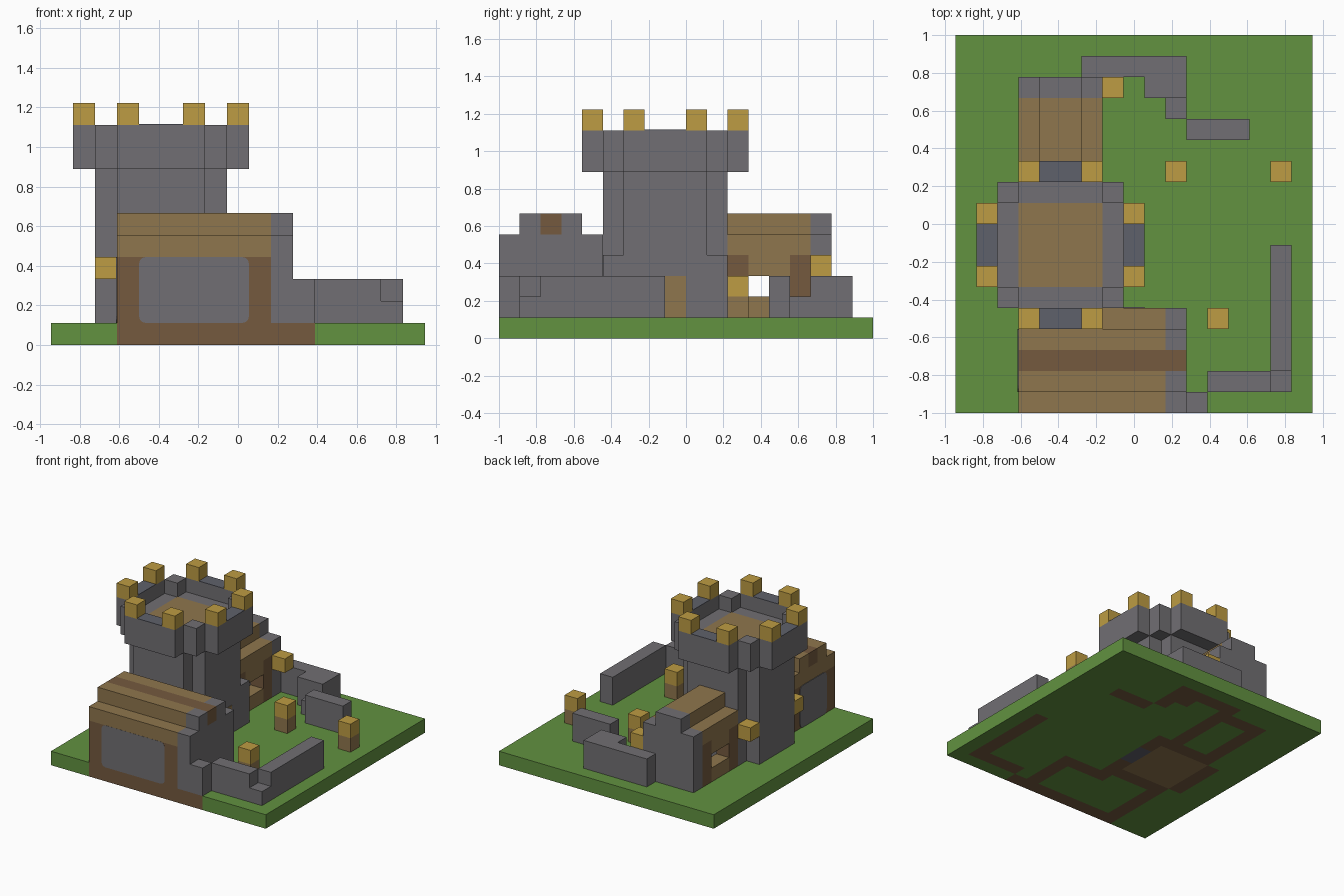
import bpy, bmesh
from mathutils import Vector

if "Cube" in bpy.data.objects:
    bpy.data.objects.remove(bpy.data.objects["Cube"])

U = 1 / 9                      # one block
NX, NY = 17, 18                # base size in blocks
T = 0.04                       # thickness of painted plates, in blocks


def material(name, rgb):
    lin = [((c / 255 + 0.055) / 1.055) ** 2.4 for c in rgb] + [1]
    m = bpy.data.materials.new(name)
    m.use_nodes = True
    m.diffuse_color = lin
    m.node_tree.nodes["Principled BSDF"].inputs["Base Color"].default_value = lin
    return m


GRASS = material("grass green", (98, 146, 64))
STONE = material("stone grey", (113, 111, 115))
PLANK = material("light wood", (143, 118, 77))
BEAM = material("dark wood", (117, 90, 63))
GOLD = material("gold", (189, 156, 67))
SLATE = material("slate grey", (95, 97, 107))


def place(x, y, z):
    return Vector(((x - NX / 2) * U, (y - NY / 2) * U, z * U))


def finish(name, bm, mats):
    me = bpy.data.meshes.new(name)
    bm.to_mesh(me)
    bm.free()
    for m in mats:
        me.materials.append(m)
    ob = bpy.data.objects.new(name, me)
    bpy.context.collection.objects.link(ob)
    return ob


def add_box(bm, x0, x1, y0, y1, z0, z1):
    lo, hi = place(x0, y0, z0), place(x1, y1, z1)
    verts = bmesh.ops.create_cube(bm, size=1)["verts"]
    for v in verts:
        v.co = [(a + b) / 2 + c * (b - a) for a, b, c in zip(lo, hi, v.co)]
    return verts


def blocks(name, mat, *boxes):
    """One object made of boxes given as x0, x1, y0, y1, z0, z1 in blocks."""
    bm = bmesh.new()
    for b in boxes:
        add_box(bm, *b)
    return finish(name, bm, [mat])


def rounded_panel(name, mat, axis, *box):
    """Thin plate with its corners rounded around the given axis."""
    bm = bmesh.new()
    add_box(bm, *box)
    edges = [e for e in bm.edges
             if abs((e.verts[0].co - e.verts[1].co).normalized()[axis]) > 0.9]
    bmesh.ops.bevel(bm, geom=edges, offset=0.035, segments=3, profile=0.5,
                    affect='EDGES')
    return finish(name, bm, [mat])


# Base: a grid of cells, coloured by what stands on each cell
DIRT = [(3, 12, 0, 1), (3, 4, 0, 5), (10, 11, 0, 5), (7, 11, 4, 5),
        (3, 7, 5, 6), (3, 7, 10, 11), (2, 3, 6, 10), (7, 8, 5, 11),
        (3, 4, 11, 16), (6, 7, 11, 16), (3, 7, 15, 16), (6, 11, 16, 17),
        (9, 11, 15, 16), (10, 11, 14, 15), (11, 14, 13, 14),
        (12, 16, 1, 2), (15, 16, 2, 8)]


def inside(x, y, r):
    return r[0] < x < r[1] and r[2] < y < r[3]


bm = bmesh.new()
add_box(bm, 0, NX, 0, NY, 0, 1)
for n, axis in ((NX, 0), (NY, 1)):
    for i in range(1, n):
        cut = place(i, i, 0)
        normal = Vector((axis == 0, axis == 1, 0))
        bmesh.ops.bisect_plane(bm, geom=bm.verts[:] + bm.edges[:] + bm.faces[:],
                               plane_co=cut, plane_no=normal)
for f in bm.faces:
    c = f.calc_center_median() - f.normal * U / 2
    x, y = c.x / U + NX / 2, c.y / U + NY / 2
    if inside(x, y, (3, 7, 6, 10)):
        f.material_index = 2
    elif inside(x, y, (7, 8, 7, 9)):
        f.material_index = 3
    elif any(inside(x, y, r) for r in DIRT):
        f.material_index = 1
finish("base", bm, [GRASS, BEAM, PLANK, SLATE])

# Tower body with the corners left out, and short buttresses on the east side
blocks("tower_body", STONE, (3, 7, 5, 11, 1, 8), (2, 3, 6, 10, 1, 8),
       (7, 8, 6, 10, 1, 8))
blocks("tower_buttresses", STONE, (7, 8, 5, 6, 1, 4), (7, 8, 10, 11, 1, 4))
blocks("tower_door", PLANK, (8, 8 + T, 7, 9, 1, 3))

# Overhanging parapet around a sunken deck
blocks("tower_deck", STONE, (2, 8, 5, 11, 8, 9))
blocks("tower_floor", PLANK, (3, 7, 6, 10, 9, 9 + T))
blocks("parapet_walls", STONE, (3, 7, 4, 5, 8, 10), (3, 7, 11, 12, 8, 10),
       (1, 2, 6, 10, 8, 10), (8, 9, 6, 10, 8, 10))
blocks("parapet_corners", STONE, *[(x, x + 1, y, y + 1, 9, 10)
                                   for x in (2, 7) for y in (5, 10)])
blocks("parapet_slabs", SLATE,
       *[(4, 6, y, y + 1, 10, 10 + T) for y in (4, 11)],
       *[(x, x + 1, 7, 9, 10, 10 + T) for x in (1, 8)])
blocks("merlons", GOLD,
       *[(x, x + 1, y, y + 1, 10, 11) for x in (3, 6) for y in (4, 11)],
       *[(x, x + 1, y, y + 1, 10, 11) for x in (1, 8) for y in (6, 9)])

# Front hall: timber frame, stone infill, stepped roof and stone gable
blocks("hall_frame", BEAM, (3, 10, 0, 5, 1, 4))
rounded_panel("hall_front_infill", STONE, 1, 4, 9, -T / 4, 0.1, 1, 4)
rounded_panel("hall_left_infill", STONE, 0, 3 - T, 3.1, 1, 4, 1, 4)
blocks("hall_back_infill", STONE, (7, 9, 5, 5 + T, 1, 4))
blocks("hall_roof", PLANK, (3, 10, 0, 5, 4, 5), (3, 10, 1, 2, 5, 6),
       (3, 10, 3, 4, 5, 6))
blocks("hall_ridge", BEAM, (3, 11, 2, 3, 5, 6))
blocks("hall_gable", STONE, (10, 11, 0, 5, 1, 5), (10, 11, 1, 2, 5, 6),
       (10, 11, 3, 4, 5, 6))

# Back lodge: open sides between posts, stepped roof and stone gable
blocks("lodge_posts", BEAM, *[(x, x + 1, y, y + 1, 1, 4)
                              for x in (3, 6) for y in (11, 14)])
blocks("lodge_rails", PLANK, *[(x, x + 1, 12, 14, z, z + 1)
                               for x in (3, 6) for z in (1, 3)])
blocks("lodge_roof", PLANK, (3, 7, 11, 15, 4, 5), (4, 6, 11, 15, 5, 6))
blocks("lodge_gable", STONE, (3, 7, 15, 16, 1, 5), (4, 6, 15, 16, 5, 6))

# Wall lamps
blocks("wall_lamps", GOLD, *[(x, x + 1, y, y + 1, 3, 4)
                             for x, y in ((2, 5), (2, 10), (7, 15))])

# Lamp posts in the yard
POSTS = ((10, 11), (15, 11), (12, 4))
blocks("lamp_post_bases", PLANK, *[(x, x + 1, y, y + 1, 1, 2) for x, y in POSTS])
blocks("lamp_post_tops", GOLD, *[(x, x + 1, y, y + 1, 2, 3) for x, y in POSTS])

# Broken yard walls
blocks("front_yard_wall", STONE, (11, 12, 0, 1, 1, 3), (12, 15, 1, 2, 1, 3),
       (15, 16, 1, 2, 1, 2), (15, 16, 2, 8, 1, 3))
blocks("back_yard_wall", STONE, (6, 11, 16, 17, 1, 3), (9, 11, 15, 16, 1, 3),
       (10, 11, 14, 15, 1, 2), (11, 14, 13, 14, 1, 3))
